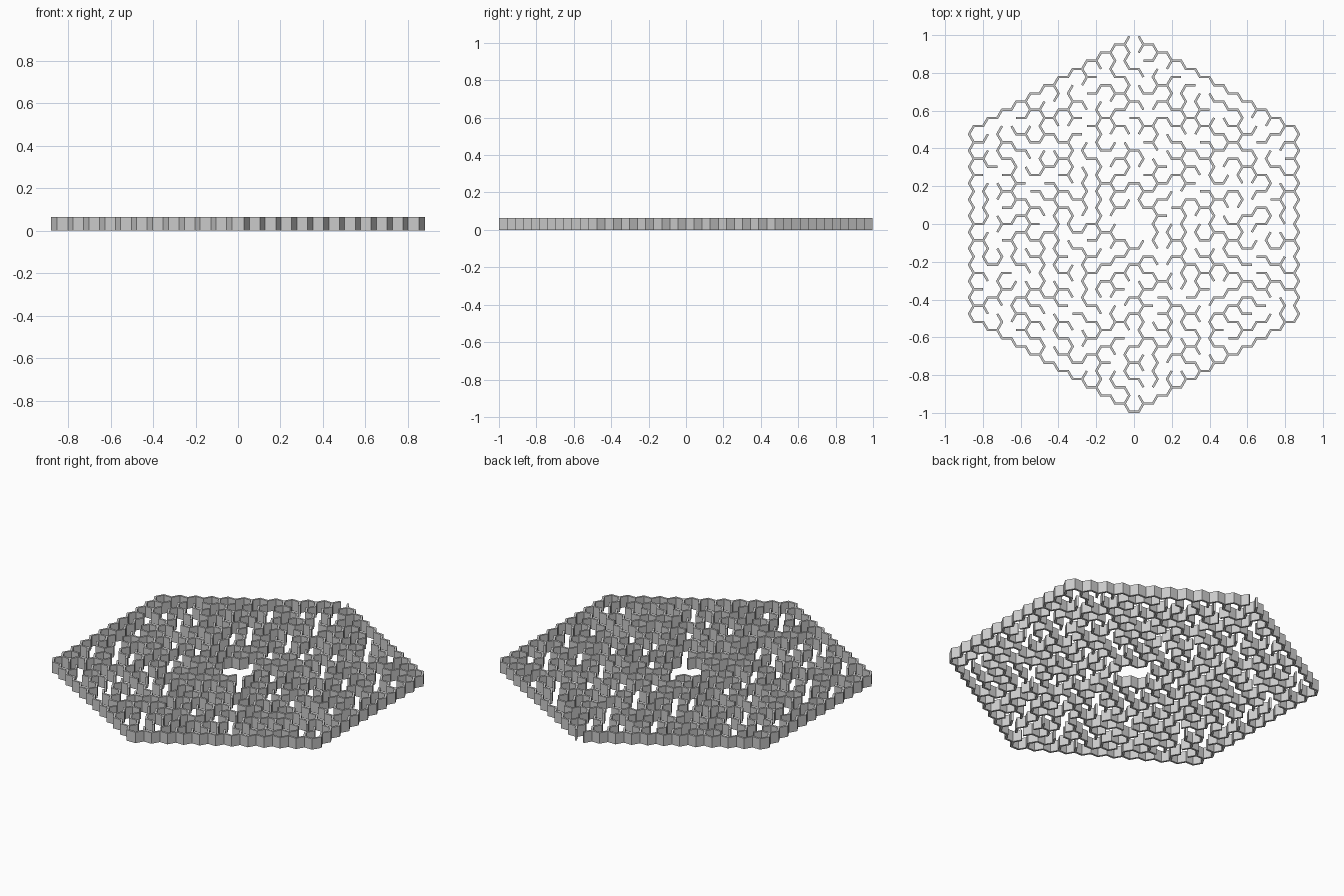
import bpy, bmesh, math, random
from mathutils import Vector

if "Cube" in bpy.data.objects:
    bpy.data.objects.remove(bpy.data.objects["Cube"])

random.seed(7)
N = 11             # rings of cells around the centre
S = 0.0499         # cell side length
T = 0.006          # half wall thickness
H = 0.064          # wall height
R3 = math.sqrt(3)

# Hexagonal field of flat-topped cells
cells = [(q, r) for q in range(-N, N + 1) for r in range(-N, N + 1) if abs(q + r) <= N]
cell_set = set(cells)
DIRS = [(1, 0), (0, 1), (-1, 1), (-1, 0), (0, -1), (1, -1)]   # 30, 90, 150 ... degrees


def ring(c):
    return max(abs(c[0]), abs(c[1]), abs(c[0] + c[1]))


def neighbour(c, k):
    return (c[0] + DIRS[k][0], c[1] + DIRS[k][1])


def corner(c, k):
    a = math.radians(60 * k)
    x = 1.5 * S * c[0] + S * math.cos(a)
    y = R3 * S * (c[1] + c[0] / 2) + S * math.sin(a)
    return (round(x, 5) + 0.0, round(y, 5) + 0.0)


# Maze passages: the middle seven cells form an open room, the rest is a spanning tree
parent = {c: c for c in cells}


def find(c):
    while parent[c] != c:
        c = parent[c]
    return c


edges = [(c, k) for c in cells for k in range(3) if neighbour(c, k) in cell_set]
random.shuffle(edges)
edges.sort(key=lambda e: ring(e[0]) > 1 or ring(neighbour(*e)) > 1)
opened = set()
for c, k in edges:
    n = neighbour(c, k)
    room = ring(c) <= 1 and ring(n) <= 1
    if room or find(c) != find(n):
        opened.add((c, k))
        parent[find(c)] = find(n)

# Walls left standing, plus the outer border with an entrance at the top
walls = [e for e in edges if e not in opened]
walls += [(c, k) for c in cells for k in range(6)
          if neighbour(c, k) not in cell_set and (c, k) != ((0, N), 1)]

# Graph of wall ends, merging nearly equal corner positions
points, links = {}, {}


def node(p):
    key = (round(p[0] / S * 2), round(p[1] / (S * R3) * 2))
    points.setdefault(key, Vector(p))
    return key


segments = []
for c, k in walls:
    a, b = node(corner(c, k)), node(corner(c, k + 1))
    segments.append((a, b))
    links.setdefault(a, set()).add(b)
    links.setdefault(b, set()).add(a)


def wall_end(a, b):
    """Mitred right corner, tip and left corner of wall a-b at end a."""
    p = points[a]
    d = (points[b] - p).normalized()
    n = Vector((-d.y, d.x))
    others = [points[o] - p for o in links[a] if o != b]
    has_left = any(v.dot(n) > 0 for v in others)
    has_right = any(v.dot(n) < 0 for v in others)

    def shift(here, there):
        return T / R3 if here else (-T / R3 if there else 0)

    left = p + n * T + d * shift(has_left, has_right)
    right = p - n * T + d * shift(has_right, has_left)
    return left, p, right, len(others)


# Extrude every wall upward from the ground
bm = bmesh.new()
for a, b in segments:
    la, pa, ra, na = wall_end(a, b)
    lb, pb, rb, nb = wall_end(b, a)
    outline = [la] + ([pa] if na else []) + [ra, lb] + ([pb] if nb else []) + [rb]
    low = [bm.verts.new((p.x, p.y, 0)) for p in outline]
    top = [bm.verts.new((p.x, p.y, H)) for p in outline]
    bm.faces.new(low[::-1])
    bm.faces.new(top)
    m = len(outline)
    i_side = 2 if na else 1
    for i in range(m):
        j = (i + 1) % m
        long_side = i in (i_side, m - 1)
        end_cap = (i < i_side and na == 0) or (i_side < i < m - 1 and nb == 0)
        if long_side or end_cap:
            bm.faces.new((low[i], low[j], top[j], top[i]))
bmesh.ops.remove_doubles(bm, verts=bm.verts, dist=0.0003)
bmesh.ops.recalc_face_normals(bm, faces=bm.faces)

mesh = bpy.data.meshes.new("maze_walls")
bm.to_mesh(mesh)
bm.free()
maze = bpy.data.objects.new("maze_walls", mesh)
bpy.context.collection.objects.link(maze)
